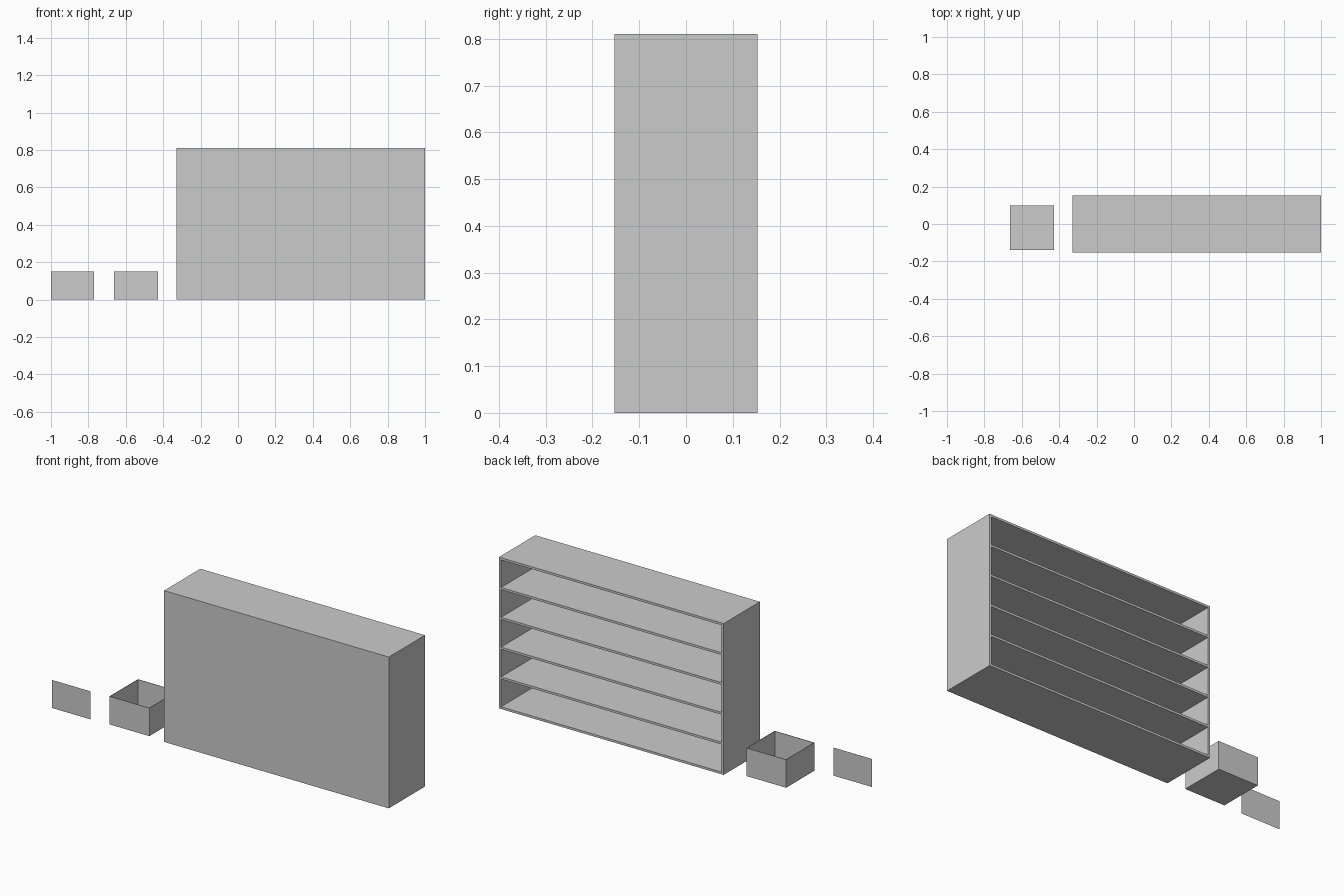
import bpy, bmesh
from mathutils import Matrix

if "Cube" in bpy.data.objects:
    bpy.data.objects.remove(bpy.data.objects["Cube"])


def add_box(bm, x0, x1, y0, y1, z0, z1):
    m = (Matrix.Translation(((x0 + x1) / 2, (y0 + y1) / 2, (z0 + z1) / 2))
         @ Matrix.Diagonal((x1 - x0, y1 - y0, z1 - z0, 1)))
    bmesh.ops.create_cube(bm, size=1, matrix=m)


def finish(name, bm):
    mesh = bpy.data.meshes.new(name)
    bm.to_mesh(mesh)
    bm.free()
    ob = bpy.data.objects.new(name, mesh)
    bpy.context.collection.objects.link(ob)
    return ob


def open_box(name, size, base, wall, axis, sign):
    """Hollow box with one side removed, walls thickened inwards."""
    bm = bmesh.new()
    m = (Matrix.Translation((base[0], base[1], base[2] + size[2] / 2))
         @ Matrix.Diagonal((*size, 1)))
    bmesh.ops.create_cube(bm, size=1, matrix=m)
    bm.normal_update()
    lid = [f for f in bm.faces if f.normal[axis] * sign > 0.9]
    bmesh.ops.delete(bm, geom=lid, context='FACES')
    ob = finish(name, bm)
    mod = ob.modifiers.new("walls", 'SOLIDIFY')
    mod.thickness = wall
    mod.offset = -1
    mod.use_even_offset = True
    return ob


# Cabinet dimensions
X0, X1, D, H, T = -0.33, 1.0, 0.153, 0.81, 0.012

# Cabinet case, open towards the back
open_box("cabinet_case", (X1 - X0, 2 * D, H), ((X0 + X1) / 2, 0, 0), T, 1, 1)

# Four shelves making five equal compartments
pitch = (H - T) / 5
for i in range(1, 5):
    bm = bmesh.new()
    add_box(bm, X0 + T, X1 - T, -D + T, D, i * pitch, i * pitch + T)
    finish(f"shelf_{i}", bm)

# Open-topped drawer bin
open_box("drawer_bin", (0.236, 0.24, 0.15), (-0.545, -0.02, 0), 0.003, 2, 1)

# Loose drawer front, a single thin sheet
bm = bmesh.new()
corners = [(-1, 0), (-0.77, 0), (-0.77, 0.15), (-1, 0.15)]
bm.faces.new([bm.verts.new((x, -0.146, z)) for x, z in corners])
finish("drawer_front", bm)
